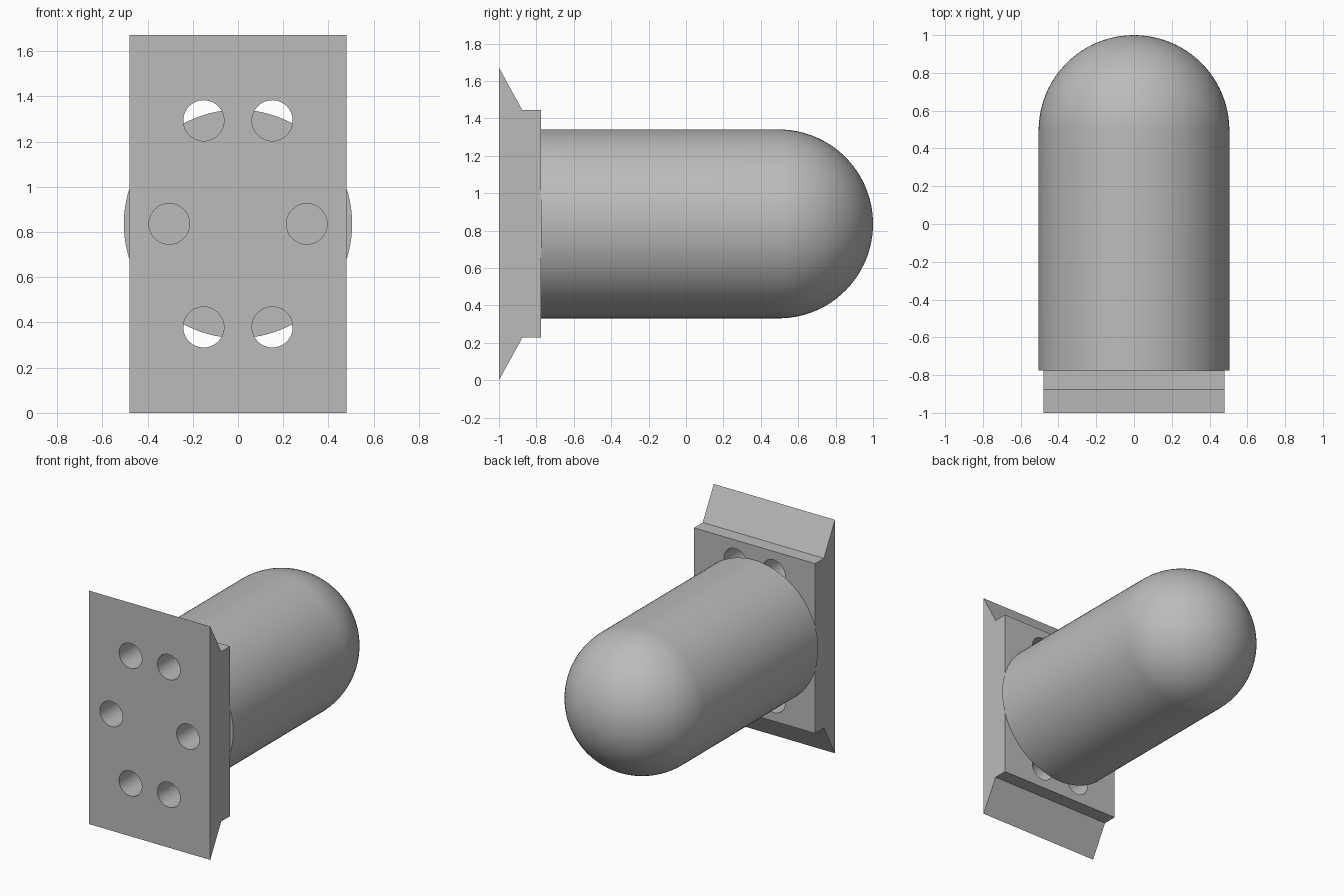
import bpy, bmesh
from math import sin, cos, pi, radians
from mathutils import Matrix

cube = bpy.data.objects.get("Cube")
if cube:
    bpy.data.objects.remove(cube, do_unlink=True)

MID_Z = 0.836
BACK = -0.775        # rear face of the plate
RADIUS = 0.505
HALF_WIDTH = 0.48

grey = bpy.data.materials.new("plain grey")
grey.use_nodes = True
grey.diffuse_color = (0.5, 0.5, 0.5, 1)
grey.node_tree.nodes["Principled BSDF"].inputs["Base Color"].default_value = (0.5, 0.5, 0.5, 1)


def make_object(name, bm):
    bmesh.ops.recalc_face_normals(bm, faces=bm.faces)
    mesh = bpy.data.meshes.new(name)
    bm.to_mesh(mesh)
    bm.free()
    mesh.materials.append(grey)
    obj = bpy.data.objects.new(name, mesh)
    bpy.context.collection.objects.link(obj)
    return obj


def smooth(obj):
    bpy.ops.object.select_all(action='DESELECT')
    obj.select_set(True)
    bpy.context.view_layer.objects.active = obj
    bpy.ops.object.shade_smooth_by_angle(angle=radians(30))


# Mounting plate: dovetail side profile extruded across the width
bm = bmesh.new()
half = [(-1, 0.836), (-0.875, 0.608), (BACK, 0.608)]
profile = [(y, MID_Z + h) for y, h in half] + [(y, MID_Z - h) for y, h in reversed(half)]
face = bm.faces.new([bm.verts.new((-HALF_WIDTH, y, z)) for y, z in profile])
side = bmesh.ops.extrude_face_region(bm, geom=[face])["geom"]
bmesh.ops.translate(bm, vec=(2 * HALF_WIDTH, 0, 0),
                    verts=[v for v in side if isinstance(v, bmesh.types.BMVert)])
plate = make_object("mounting_plate", bm)

# Six screw holes drilled through the plate
bm = bmesh.new()
for sx in (-1, 1):
    for x, dz in ((0.152, 0.457), (0.304, 0), (0.152, -0.457)):
        place = Matrix.Translation((sx * x, -0.9, MID_Z + dz)) @ Matrix.Rotation(pi / 2, 4, 'X')
        bmesh.ops.create_cone(bm, cap_ends=True, segments=48, radius1=0.09,
                              radius2=0.09, depth=0.6, matrix=place)
drills = make_object("hole_cutter", bm)
drills.hide_render = True
drills.hide_viewport = True

cut = plate.modifiers.new("screw holes", 'BOOLEAN')
cut.operation = 'DIFFERENCE'
cut.solver = 'EXACT'
cut.object = drills
bpy.context.view_layer.update()
cut_mesh = bpy.data.meshes.new_from_object(
    plate.evaluated_get(bpy.context.evaluated_depsgraph_get()))
plate.modifiers.clear()
plate.data = cut_mesh
bpy.data.objects.remove(drills, do_unlink=True)
smooth(plate)

# Round-ended post: flat base, straight wall and domed tip spun about y
bm = bmesh.new()
dome_y = 1 - RADIUS
steps = 24
outline = [(0, BACK), (RADIUS, BACK)]
outline += [(RADIUS * cos(pi / 2 * i / steps), dome_y + RADIUS * sin(pi / 2 * i / steps))
            for i in range(steps)] + [(0, 1)]
points = [bm.verts.new((r, y, MID_Z)) for r, y in outline]
edges = [bm.edges.new(pair) for pair in zip(points, points[1:])]
bmesh.ops.spin(bm, geom=points + edges, cent=(0, 0, MID_Z), axis=(0, 1, 0),
               angle=2 * pi, steps=96)
bmesh.ops.remove_doubles(bm, verts=bm.verts, dist=0.0001)
smooth(make_object("domed_post", bm))
